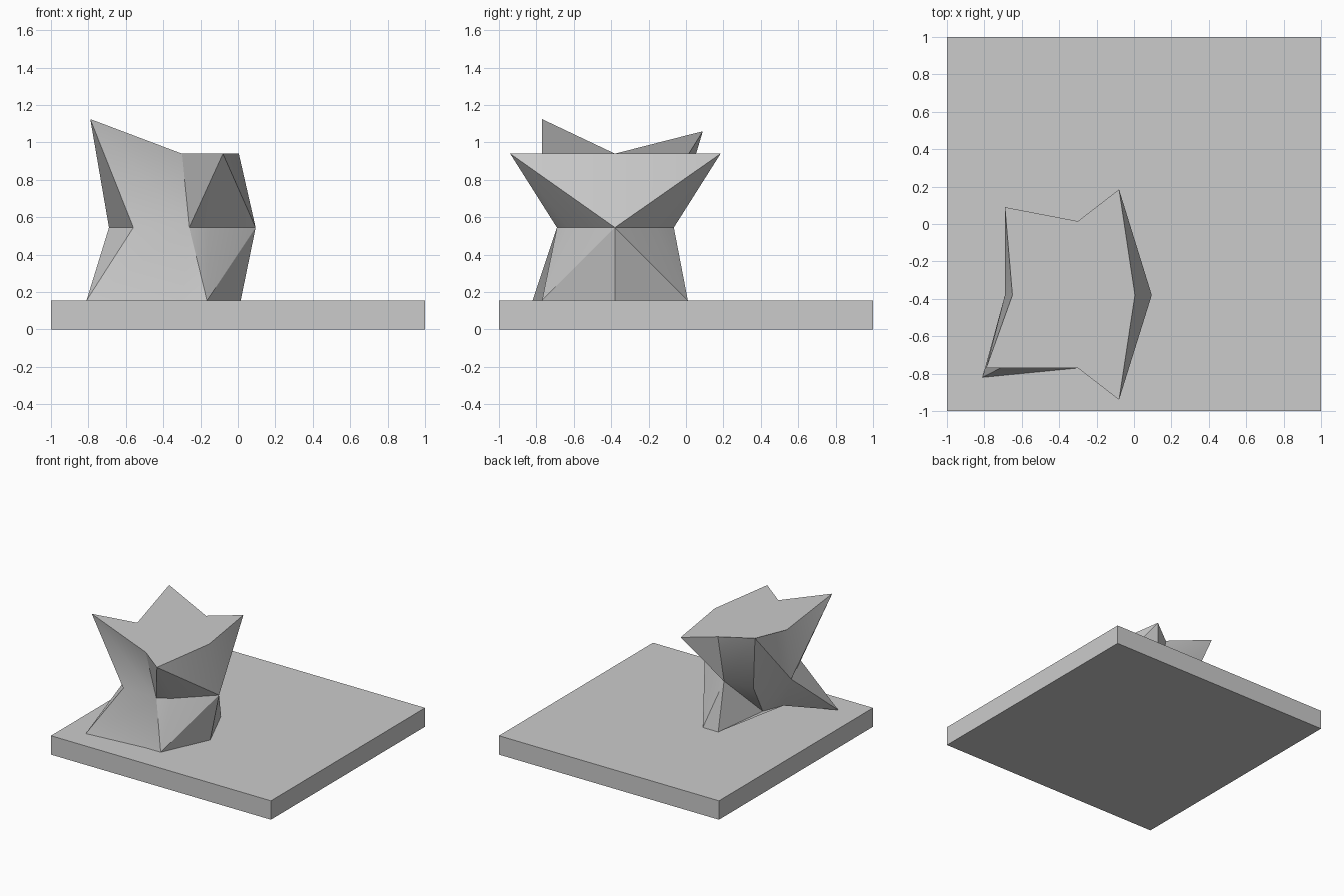
import bpy, bmesh, math

if "Cube" in bpy.data.objects:
    bpy.data.objects.remove(bpy.data.objects["Cube"])

# Square slab
bpy.ops.mesh.primitive_cube_add(size=2, location=(0, 0, 0.0775))
slab = bpy.context.object
slab.name = "base_slab"
slab.scale = (1, 1, 0.0775)
bpy.ops.object.transform_apply(location=True, scale=True)

# Distorted eight-sided stump: three rings, counter-clockwise from the front-left corner
FLOOR, MID, TOP = 0.155, 0.545, 0.94
bottom = [(-.81, -.82, FLOOR), (-.30, -.77, FLOOR), (-.165, -.77, FLOOR), (.015, -.38, FLOOR),
          (-.16, .01, FLOOR), (-.30, .01, FLOOR), (-.46, -.34, .235), (-.53, -.51, .235)]
middle = [(-.56, -.69, MID), (-.26, -.69, MID), (-.16, -.63, MID), (.095, -.38, MID),
          (-.16, -.16, MID), (-.30, -.065, MID), (-.55, -.09, MID), (-.69, -.38, MID)]
top = [(-.79, -.77, 1.125), (-.30, -.77, TOP), (-.08, -.94, TOP), (.005, -.38, TOP),
       (-.08, .185, TOP), (-.30, .015, TOP), (-.69, .09, 1.06), (-.65, -.38, TOP)]

bm = bmesh.new()
rings = [[bm.verts.new(p) for p in ring] for ring in (bottom, middle, top)]
for level, (lo, hi) in enumerate(zip(rings, rings[1:])):
    for i in range(8):
        j = (i + 1) % 8
        # Diagonals always meet the middle ring's side points, giving folded sides
        if (i + level) % 2 == 0:
            tris = ((lo[i], lo[j], hi[j]), (lo[i], hi[j], hi[i]))
        else:
            tris = ((lo[i], lo[j], hi[i]), (lo[j], hi[j], hi[i]))
        for t in tris:
            bm.faces.new(t)
bm.faces.new(rings[2])
bm.faces.new(rings[0][::-1])
bm.normal_update()
mesh = bpy.data.meshes.new("stump")
bm.to_mesh(mesh)
bm.free()
stump = bpy.data.objects.new("stump", mesh)
bpy.context.collection.objects.link(stump)

# Soft shading across shallow folds, crisp edges elsewhere
bpy.ops.object.select_all(action='DESELECT')
stump.select_set(True)
bpy.context.view_layer.objects.active = stump
bpy.ops.object.shade_smooth_by_angle(angle=math.radians(30))
